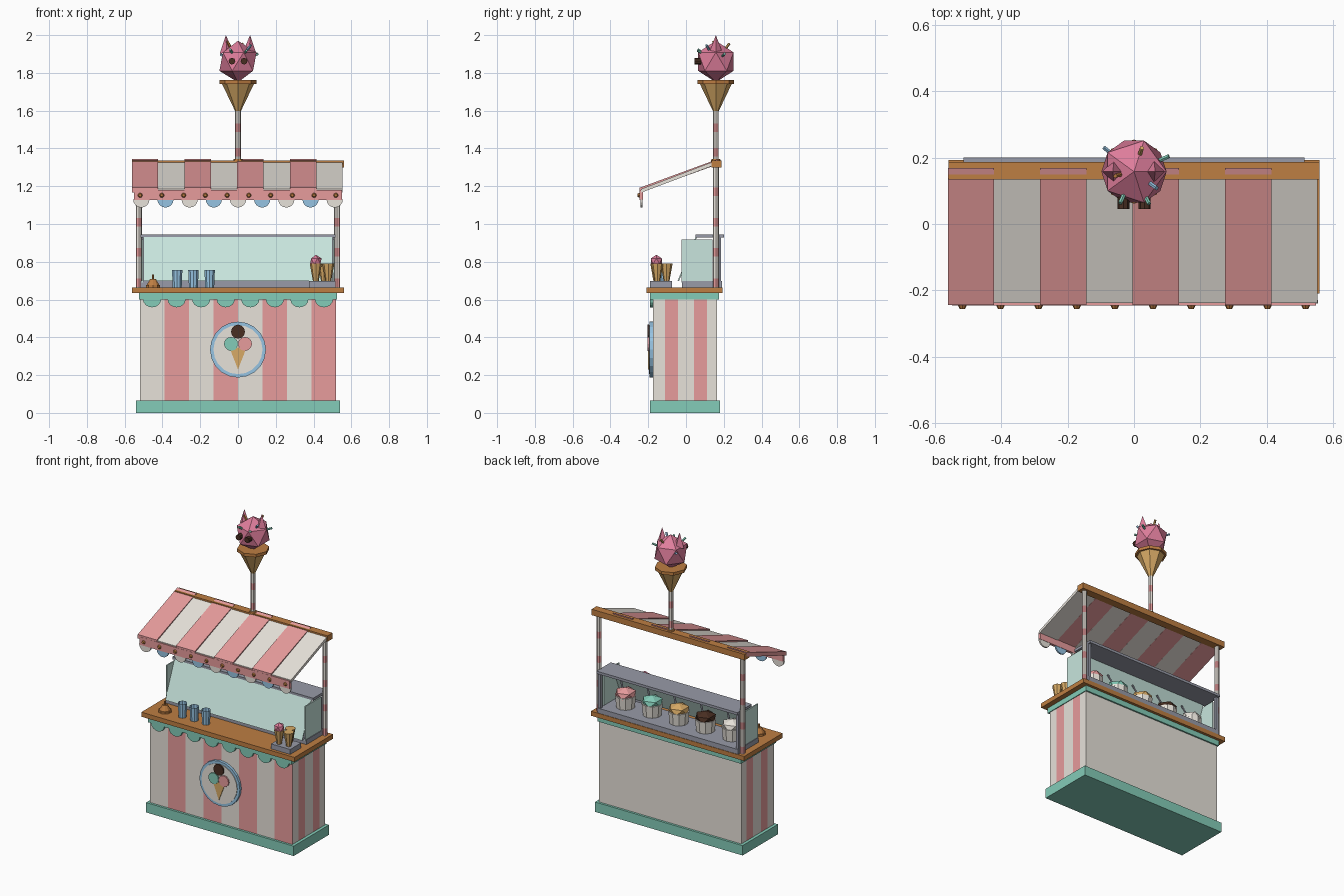
import bpy, bmesh, math
from mathutils import Matrix, Vector

if "Cube" in bpy.data.objects:
    bpy.data.objects.remove(bpy.data.objects["Cube"])


def srgb(r, g, b):
    f = lambda c: c / 12.92 if c <= 0.04045 else ((c + 0.055) / 1.055) ** 2.4
    return (f(r / 255), f(g / 255), f(b / 255), 1)


MATS = {}
for name, col in dict(cream=(232, 227, 219), pink=(233, 157, 158), deep_pink=(222, 125, 155),
                      mint=(132, 204, 184), blue=(150, 195, 226), wood=(190, 126, 66),
                      tan=(215, 170, 102), brown=(72, 46, 34), grey=(152, 155, 168),
                      glass=(200, 229, 221)).items():
    MATS[name] = bpy.data.materials.new(name)
    MATS[name].diffuse_color = srgb(*col)


def finish(bm, name, *mats):
    bmesh.ops.recalc_face_normals(bm, faces=bm.faces)
    me = bpy.data.meshes.new(name)
    bm.to_mesh(me)
    bm.free()
    for m in mats:
        me.materials.append(MATS[m])
    ob = bpy.data.objects.new(name, me)
    bpy.context.collection.objects.link(ob)
    return ob


def box_bm(x0, x1, y0, y1, z0, z1):
    bm = bmesh.new()
    bmesh.ops.create_cube(bm, size=1)
    for v in bm.verts:
        v.co = Vector(((x0 + x1) / 2 + v.co.x * (x1 - x0), (y0 + y1) / 2 + v.co.y * (y1 - y0),
                       (z0 + z1) / 2 + v.co.z * (z1 - z0)))
    return bm


def box(name, mat, *ext):
    return finish(box_bm(*ext), name, mat)


def slice_bm(bm, co, no):
    bmesh.ops.bisect_plane(bm, geom=bm.verts[:] + bm.edges[:] + bm.faces[:], plane_co=co, plane_no=no)


def cone(name, mat, a, b, r0, r1, n=8):
    """Cylinder or cone frustum from point a to point b."""
    a, b = Vector(a), Vector(b)
    d = b - a
    bm = bmesh.new()
    rot = d.to_track_quat('Z', 'Y').to_matrix().to_4x4()
    bmesh.ops.create_cone(bm, cap_ends=True, segments=n, radius1=r0, radius2=r1, depth=d.length,
                          matrix=Matrix.Translation((a + b) / 2) @ rot)
    return finish(bm, name, mat)


def ball(name, mat, c, r, sz=1.0, sub=1):
    bm = bmesh.new()
    bmesh.ops.create_icosphere(bm, subdivisions=sub, radius=r,
                               matrix=Matrix.Translation(c) @ Matrix.Diagonal((1, 1, sz, 1)))
    return finish(bm, name, mat)


def prism(name, mat, pts, axis, lo, hi):
    """Extrude a profile along x (points are y,z) or along y (points are x,z)."""
    bm = bmesh.new()
    vs = [bm.verts.new((lo, p, q) if axis == 'x' else (p, lo, q)) for p, q in pts]
    f = bm.faces.new(vs)
    ext = bmesh.ops.extrude_face_region(bm, geom=[f])['geom']
    for v in ext:
        if isinstance(v, bmesh.types.BMVert):
            v.co[0 if axis == 'x' else 1] = hi
    return finish(bm, name, mat)


def scallop(name, mat, x, z, r, y0, y1, sz=1.0):
    pts = [(x + r * math.cos(t), z - sz * r * math.sin(t)) for t in [math.pi * i / 8 for i in range(9)]]
    prism(name, mat, pts, 'y', y0, y1)


def striped_pole(name, x, y, z0, z1, r, bands, h=0.045):
    bm = bmesh.new()
    bmesh.ops.create_cone(bm, cap_ends=True, segments=8, radius1=r, radius2=r, depth=z1 - z0,
                          matrix=Matrix.Translation((x, y, (z0 + z1) / 2)))
    for b in bands:
        for s in (-h / 2, h / 2):
            slice_bm(bm, (0, 0, b + s), (0, 0, 1))
    for f in bm.faces:
        z = f.calc_center_median().z
        f.material_index = int(any(abs(z - b) < h / 2 for b in bands))
    finish(bm, name, 'cream', 'pink')


# Base, striped body, trim and counter
box('base', 'mint', -.54, .54, -.19, .18, 0, .065)
body = box_bm(-.52, .52, -.175, .165, .065, .6)
for i in range(1, 8):
    slice_bm(body, (-.52 + .13 * i, 0, 0), (1, 0, 0))
for y in (-.11, -.043, .043, .11):
    slice_bm(body, (0, y, 0), (0, 1, 0))
body.normal_update()
for f in body.faces:
    c, n = f.calc_center_median(), f.normal
    if n.y < -.5:
        f.material_index = int((c.x + .52) / .13) % 2
    elif abs(n.x) > .5:
        f.material_index = int(.043 < abs(c.y) < .11)
finish(body, 'body', 'cream', 'pink')
box('counter_trim', 'mint', -.525, .525, -.19, .175, .6, .636)
for i in range(8):
    scallop('counter_scallop', 'mint', -.455 + .13 * i, .602, .048, -.19, -.174, .9)
box('counter', 'wood', -.56, .56, -.21, .193, .635, .665)

# Round front sign with a painted sundae
cone('sign_rim', 'blue', (0, -.17, .335), (0, -.192, .335), .148, .148, 20)
cone('sign_face', 'cream', (0, -.19, .335), (0, -.196, .335), .13, .13, 20)
prism('sign_cone', 'tan', [(-.045, .345), (.045, .345), (0, .23)], 'y', -.201, -.195)
for x, z, m in ((-.037, .365, 'mint'), (.037, .365, 'pink'), (0, .43, 'brown')):
    cone('sign_scoop', m, (x, -.195, z), (x, -.205, z), .037, .037, 12)

# Display case: floor, lid, leaning front pane, side panes
box('case_floor', 'grey', -.515, .515, -.02, .19, .665, .697)
box('case_lid', 'grey', -.515, .515, .05, .2, .928, .945)
prism('case_front_glass', 'glass', [(-.045, .697), (-.037, .697), (.058, .93), (.05, .93)], 'x', -.5, .5)
for s in (-1, 1):
    box('case_side_glass', 'glass', s * .507 - .004, s * .507 + .004, -.025, .14, .69, .918)
    box('case_post', 'grey', s * .505 - .01, s * .505 + .01, .165, .185, .69, .93)

# Ice cream tubs with scoops
for i, m in enumerate(('cream', 'brown', 'tan', 'mint', 'pink')):
    x = -.39 + .195 * i
    cone('tub', 'cream', (x, .075, .697), (x, .075, .775), .058, .066, 10)
    ball('tub_ice_cream', m, (x, .075, .782), .07, .6)
    cone('scoop_handle', 'grey', (x + .02, .07, .79), (x + .055, .05, .865), .006, .006, 6)

# Posts, roof beam and mast
for s in (-1, 1):
    striped_pole('awning_post', s * .525, .158, .665, 1.32, .016, (.69, .85, 1.01, 1.17))
box('roof_beam', 'wood', -.56, .56, .135, .187, 1.298, 1.337)
striped_pole('mast', 0, .158, 1.33, 1.61, .015, (1.38, 1.51))
cone('mast_collar', 'wood', (0, .158, 1.33), (0, .158, 1.345), .027, .022)

# Striped awning, front rail with studs, hanging scallops
for i in range(8):
    x, d = -.562 + .1395 * i, (.007 if i % 2 == 0 else 0)
    prism('awning_panel', 'cream' if i % 2 else 'pink',
          [(.162 + d, 1.316), (.162 + d, 1.337 + d), (-.238 - d, 1.185 + d), (-.238 - d, 1.166)],
          'x', x, x + .1395)
box('awning_rail', 'pink', -.55, .55, -.246, -.228, 1.128, 1.18)
for i in range(10):
    x = -.518 + .1151 * i
    cone('rail_stud', 'wood', (x, -.244, 1.152), (x, -.256, 1.152), .014, .008, 8)
for i in range(9):
    scallop('awning_scallop', 'blue' if i % 2 else 'cream', -.512 + .128 * i, 1.13, .043, -.24, -.23)

# Giant cone finial with eared scoop
H = Vector((0, .158, 1.86))
cone('finial_cone', 'tan', (0, .158, 1.595), (0, .158, 1.745), .014, .086, 8)
cone('finial_rim', 'wood', (0, .158, 1.742), (0, .158, 1.762), .097, .097, 8)
ball('finial_scoop', 'deep_pink', H, .11)
for s in (-1, 1):
    cone('ear', 'deep_pink', (s * .06, .158, 1.905), (s * .064, .158, 2.0), .036, 0, 4)
    cone('eye', 'brown', (s * .032, .085, 1.862), (s * .032, .046, 1.862), .018, .018, 8)
for m, d in (('blue', (-.75, .6, .3)), ('tan', (.2, .6, .8)), ('mint', (.9, .4, .35)),
             ('blue', (.55, -.4, .7)), ('mint', (-.33, -.75, .5)), ('wood', (-.45, -.1, .85)),
             ('mint', (.35, -.75, .45))):
    v = Vector(d).normalized()
    cone('sprinkle', m, H + v * .08, H + v * .122, .007, .007, 6)

# Service bell
cone('bell_base', 'wood', (-.45, -.12, .665), (-.45, -.12, .678), .04, .04, 10)
cone('bell_dome', 'wood', (-.45, -.12, .678), (-.45, -.12, .71), .034, .016, 10)
cone('bell_button', 'wood', (-.45, -.12, .71), (-.45, -.12, .732), .007, .007, 6)

# Cups, each open at the top
for x in (-.322, -.236, -.15):
    cup = cone('cup', 'blue', (x, -.12, .665), (x, -.12, .757), .025, .029, 10)
    bm = bmesh.new()
    bm.from_mesh(cup.data)
    top = [f for f in bm.faces if f.normal.z > .9]
    bmesh.ops.inset_region(bm, faces=top, thickness=.004)
    bmesh.ops.translate(bm, vec=(0, 0, -.07), verts=top[0].verts)
    bm.to_mesh(cup.data)
    bm.free()

# Cone tray
box('cone_tray', 'grey', .375, .515, -.19, -.075, .665, .698)
for x, y, m in ((.412, -.157, 'deep_pink'), (.478, -.152, None), (.455, -.103, None)):
    cone('waffle_cone', 'tan', (x, y, .69), (x, y, .79), .014, .032, 8)
    if m:
        ball('cone_scoop', m, (x, y, .803), .034)

for m in bpy.data.materials:
    if m.users and not m.is_grease_pencil:
        m.use_nodes = True
        m.node_tree.nodes["Principled BSDF"].inputs["Base Color"].default_value = m.diffuse_color
